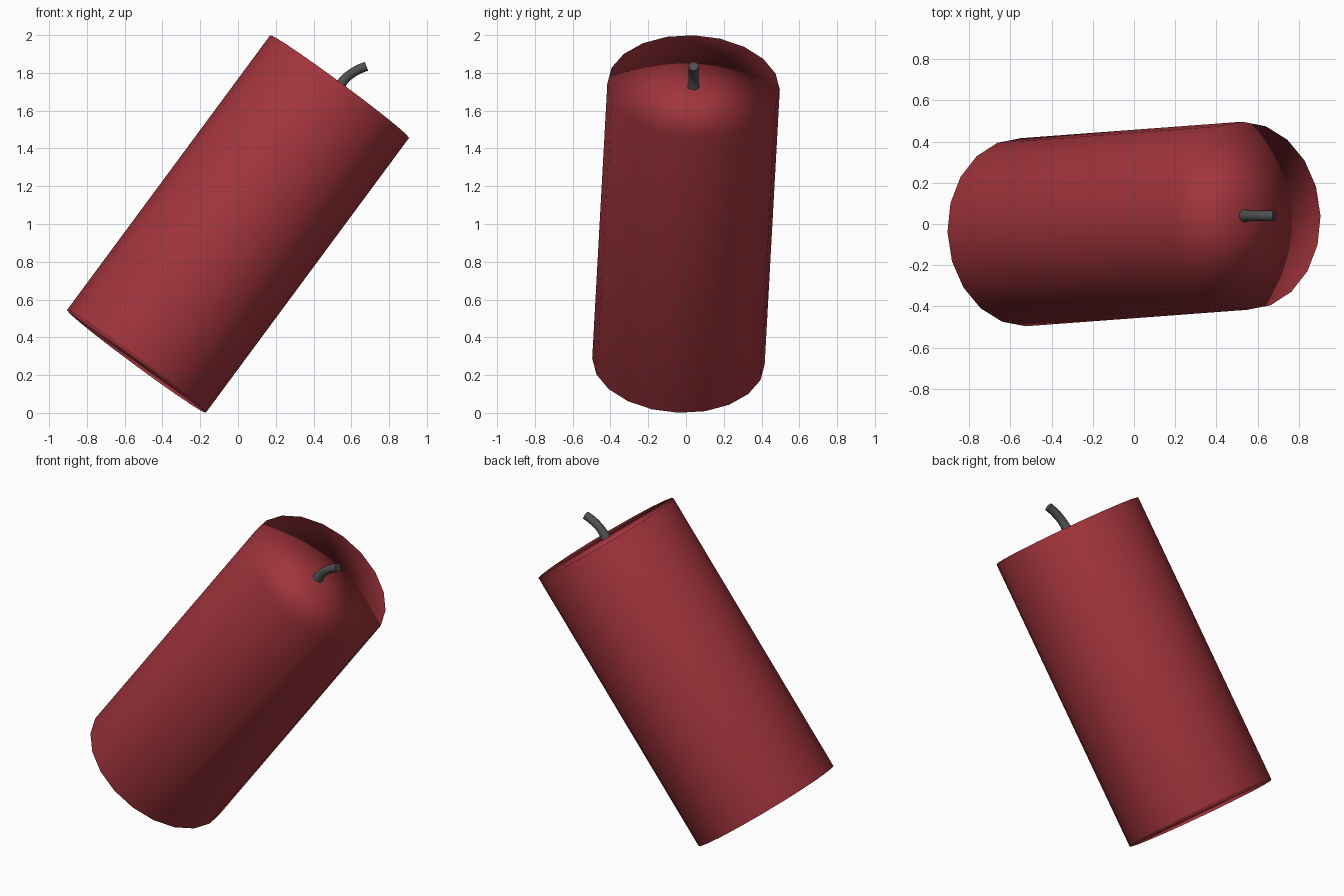
import bpy, bmesh, math
from mathutils import Vector, Matrix

if "Cube" in bpy.data.objects:
    bpy.data.objects.remove(bpy.data.objects["Cube"])

SIDES, RADIUS = 20, 0.457
TOP = Vector((0.538, 0.04, 1.7275))
BOTTOM = Vector((-0.538, -0.04, 0.2725))


def material(name, color):
    m = bpy.data.materials.new(name)
    m.diffuse_color = color
    m.use_nodes = True
    m.node_tree.nodes["Principled BSDF"].inputs["Base Color"].default_value = m.diffuse_color
    return m


def finish(name, bm, mat):
    bmesh.ops.recalc_face_normals(bm, faces=bm.faces)
    for f in bm.faces:
        f.smooth = True
    me = bpy.data.meshes.new(name)
    bm.to_mesh(me)
    bm.free()
    me.materials.append(mat)
    ob = bpy.data.objects.new(name, me)
    bpy.context.collection.objects.link(ob)
    return ob


# Tilted wax body: 20-sided cylinder with fan caps, one corner at the highest point
axis = (TOP - BOTTOM).normalized()
side = axis.cross(Vector((-axis.z, 0, axis.x))).normalized()
up = side.cross(axis).normalized()
frame = Matrix((up, side, axis)).transposed().to_4x4()
frame.translation = (TOP + BOTTOM) / 2
bm = bmesh.new()
bmesh.ops.create_cone(bm, segments=SIDES, radius1=RADIUS, radius2=RADIUS,
                      depth=(TOP - BOTTOM).length, cap_ends=True, cap_tris=True)
first = min(bm.verts, key=lambda v: abs(math.atan2(v.co.y, v.co.x)) if v.co.xy.length > 0.1 else 9)
bm.transform(Matrix.Rotation(-math.atan2(first.co.y, first.co.x), 4, 'Z'))
bm.transform(frame)
body = finish("wax_body", bm, material("red_wax", (0.36, 0.035, 0.045, 1)))
wn = body.modifiers.new("area_normals", 'WEIGHTED_NORMAL')
wn.mode = 'FACE_AREA'

# Bent wick: rings swept along a short path, flared at the base
path = [(0.525, 1.710, 0.033), (0.540, 1.733, 0.031), (0.556, 1.756, 0.027),
        (0.581, 1.782, 0.026), (0.612, 1.804, 0.026), (0.646, 1.822, 0.026),
        (0.680, 1.835, 0.026)]
points = [Vector((x, 0.04, z)) for x, z, r in path]
bm = bmesh.new()
rings = []
for i, p in enumerate(points):
    t = (points[min(i + 1, len(points) - 1)] - points[max(i - 1, 0)]).normalized()
    y = Vector((0, 1, 0))
    n = t.cross(y)
    r = path[i][2]
    rings.append([bm.verts.new(p + r * (math.cos(a) * y + math.sin(a) * n))
                  for a in (2 * math.pi * k / 10 for k in range(10))])
for a, b in zip(rings, rings[1:]):
    for k in range(10):
        j = (k + 1) % 10
        bm.faces.new((a[k], a[j], b[j], b[k]))
bm.faces.new(rings[0])
bm.faces.new(rings[-1])
wick = finish("wick", bm, material("charred_wick", (0.08, 0.08, 0.08, 1)))
bpy.context.view_layer.objects.active = wick
wick.select_set(True)
bpy.ops.object.shade_smooth_by_angle(angle=math.radians(50))
